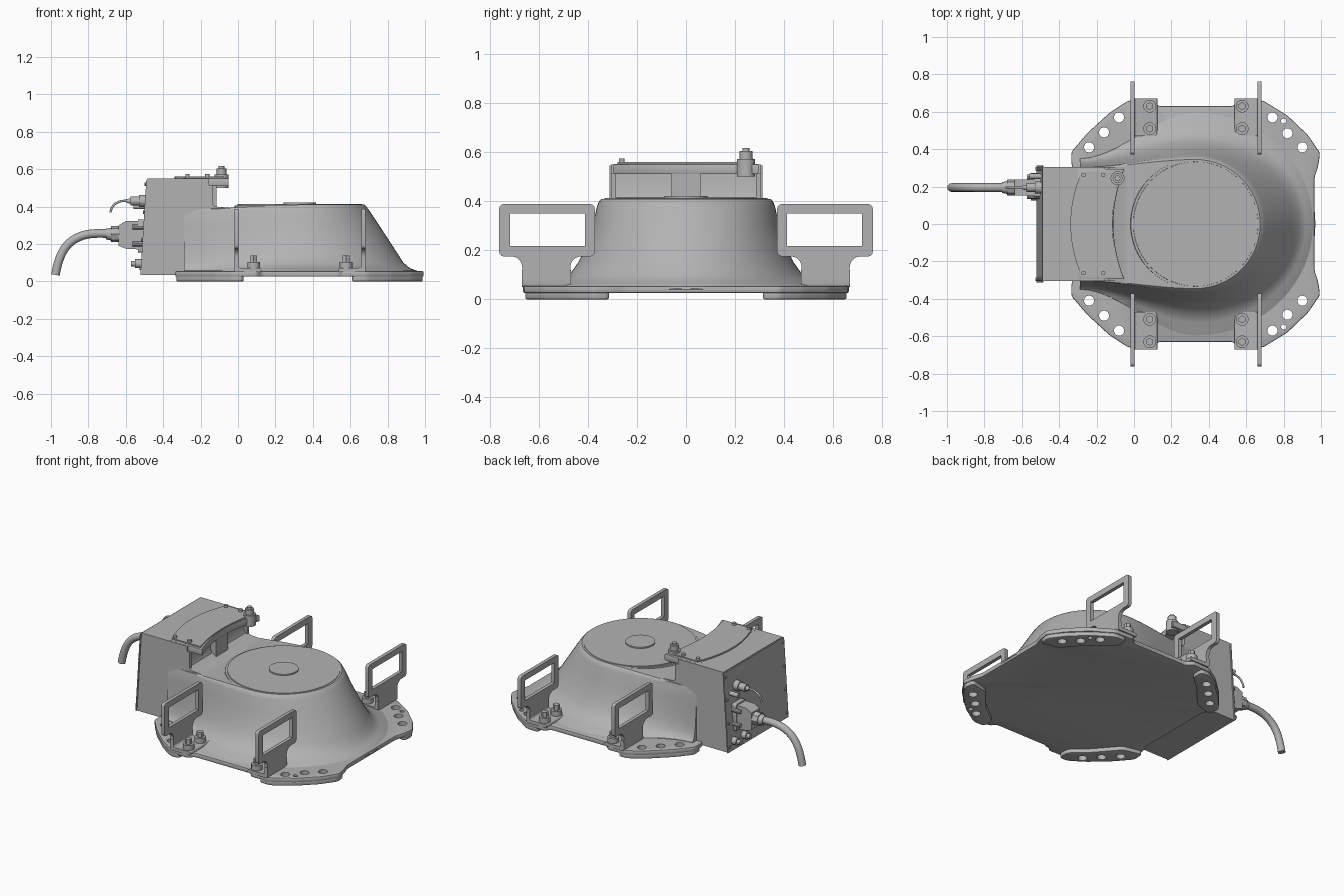
import bpy, bmesh
from math import pi, cos, sin, sqrt
from mathutils import Vector, Matrix

old = bpy.data.objects.get("Cube")
if old:
    bpy.data.objects.remove(old)

grey = bpy.data.materials.new("cast_grey")
grey.use_nodes = True
grey.diffuse_color = (0.45, 0.45, 0.45, 1)
grey.node_tree.nodes["Principled BSDF"].inputs["Base Color"].default_value = (0.45, 0.45, 0.45, 1)
parts = []


def finish(name, bm):
    bmesh.ops.recalc_face_normals(bm, faces=bm.faces[:])
    me = bpy.data.meshes.new(name)
    bm.to_mesh(me)
    bm.free()
    me.materials.append(grey)
    ob = bpy.data.objects.new(name, me)
    bpy.context.collection.objects.link(ob)
    parts.append(ob)
    return ob


def prism(name, pts, lo, hi, axis="z", rnd=0, edge=0):
    """Extrude a rounded 2D outline along an axis, optionally softening the rims."""
    place = {"x": lambda a, b, h: (h, a, b), "y": lambda a, b, h: (a, h, b),
             "z": lambda a, b, h: (a, b, h)}[axis]
    bm = bmesh.new()
    bm.faces.new([bm.verts.new(place(a, b, lo)) for a, b in pts])
    if rnd:
        bmesh.ops.bevel(bm, geom=bm.verts[:], offset=rnd, segments=4, profile=0.5,
                        affect="VERTICES", clamp_overlap=True)
    ext = bmesh.ops.extrude_face_region(bm, geom=bm.faces[:])
    moved = [v for v in ext["geom"] if isinstance(v, bmesh.types.BMVert)]
    bmesh.ops.translate(bm, verts=moved, vec=place(0, 0, hi - lo))
    if edge:
        rims = [e for f in bm.faces if len(f.verts) > 4 for e in f.edges]
        bmesh.ops.bevel(bm, geom=list(set(rims)), offset=edge, segments=2, profile=0.5,
                        affect="EDGES", clamp_overlap=True)
    return finish(name, bm)


def rect(a0, a1, b0, b1):
    return [(a0, b0), (a1, b0), (a1, b1), (a0, b1)]


def add_cyl(bm, p, q, r, r2=None, seg=24):
    p, q = Vector(p), Vector(q)
    d = q - p
    m = Matrix.Translation((p + q) / 2) @ d.to_track_quat("Z", "Y").to_matrix().to_4x4()
    bmesh.ops.create_cone(bm, cap_ends=True, segments=seg, radius1=r,
                          radius2=r if r2 is None else r2, depth=d.length, matrix=m)


def cyl(name, p, q, r, r2=None, seg=24):
    bm = bmesh.new()
    add_cyl(bm, p, q, r, r2, seg)
    return finish(name, bm)


def cut(ob, cutter):
    mod = ob.modifiers.new("cut", "BOOLEAN")
    mod.operation, mod.solver, mod.object = "DIFFERENCE", "EXACT", cutter
    bpy.context.view_layer.update()
    me = bpy.data.meshes.new_from_object(ob.evaluated_get(bpy.context.evaluated_depsgraph_get()))
    ob.modifiers.clear()
    ob.data = me


def discard(ob):
    parts.remove(ob)
    bpy.data.objects.remove(ob)


def tube(name, pts, r):
    cu = bpy.data.curves.new(name, "CURVE")
    cu.dimensions, cu.bevel_depth, cu.use_fill_caps, cu.bevel_resolution = "3D", r, True, 4
    sp = cu.splines.new("NURBS")
    sp.points.add(len(pts) - 1)
    for pt, co in zip(sp.points, pts):
        pt.co = (*co, 1)
    sp.use_endpoint_u, sp.order_u, sp.resolution_u = True, 4, 8
    cu.materials.append(grey)
    bpy.context.collection.objects.link(bpy.data.objects.new(name, cu))


# Base flange, four feet pads and their bolt holes
CX = 0.33
half = [(0.965, 0.25), (0.985, 0.31), (0.995, 0.38), (0.93, 0.475), (0.82, 0.58), (0.69, 0.66),
        (0.56, 0.665), (0.53, 0.63), (0.13, 0.63), (0.1, 0.665), (-0.03, 0.66), (-0.13, 0.595),
        (-0.25, 0.485), (-0.335, 0.385), (-0.335, 0.32), (-0.31, 0.25)]
flange = prism("base_flange", half + [(x, -y) for x, y in reversed(half)], 0.025, 0.055,
               rnd=0.015, edge=0.007)
pad_l = [(-0.325, 0.31), (-0.33, 0.385), (-0.25, 0.48), (-0.13, 0.59), (-0.03, 0.655),
         (0.03, 0.655), (0.03, 0.58), (-0.08, 0.48), (-0.2, 0.34)]
pad_r = [(0.98, 0.31), (0.99, 0.38), (0.925, 0.47), (0.815, 0.575), (0.69, 0.655),
         (0.61, 0.655), (0.61, 0.58), (0.74, 0.48), (0.86, 0.34)]
pads = [prism("foot_pad", [(x, s * y) for x, y in p], 0, 0.035, rnd=0.02, edge=0.006)
        for p in (pad_l, pad_r) for s in (1, -1)]
bm = bmesh.new()
for s in (1, -1):
    for x, y, r in ((-0.24, 0.41, 0.027), (-0.16, 0.49, 0.027), (-0.08, 0.57, 0.027),
                    (0.9, 0.41, 0.027), (0.82, 0.485, 0.027), (0.74, 0.57, 0.027),
                    (0.8, 0.55, 0.014)):
        add_cyl(bm, (x, s * y, -0.1), (x, s * y, 0.2), r)
drill = finish("hole_cutter", bm)
for ob in [flange] + pads:
    cut(ob, drill)
discard(drill)

# Flared pedestal: rings of a half ellipse that runs on into the rear housing
bm = bmesh.new()
rings = []
for z, rx, ry in ((0.04, 0.64, 0.625), (0.058, 0.625, 0.59), (0.07, 0.59, 0.53), (0.1, 0.555, 0.475),
                  (0.15, 0.522, 0.44), (0.2, 0.49, 0.415), (0.3, 0.425, 0.38),
                  (0.38, 0.372, 0.363), (0.4, 0.357, 0.355), (0.41, 0.345, 0.345)):
    ring = [(CX + rx * cos(a), ry * sin(a), z) for a in (-pi / 2 + pi * i / 32 for i in range(33))]
    end = 0.3 + min(0.05, (ry - 0.345) * 0.2)
    side = []
    for i in range(1, 13):
        t = i / 12
        s = t * t * (3 - 2 * t)
        side.append((CX - 0.62 * t, ry + (end - ry) * s, z - s * max(0, z - 0.385)))
    ring += side + [(x, -y, h) for x, y, h in reversed(side)]
    rings.append([bm.verts.new(p) for p in ring])
for a, b in zip(rings, rings[1:]):
    for i in range(len(a)):
        j = (i + 1) % len(a)
        bm.faces.new((a[i], a[j], b[j], b[i]))
bm.faces.new(rings[0])
top = rings[-1]
bm.faces.new(top[:33])
for i in range(32, 44):
    k = 32 - i - 1
    bm.faces.new([top[i], top[i + 1], top[k - 0 if i < 44 else 0], top[(k + 1) % len(top)]])
finish("pedestal", bm)

# Turning face on top of the pedestal
cyl("top_rim", (CX, 0, 0.38), (CX, 0, 0.407), 0.352, 0.347, 64)
cyl("top_disc", (CX, 0, 0.4), (CX, 0, 0.413), 0.335, 0.333, 64)
cyl("hub_cap", (CX, 0, 0.4), (CX, 0, 0.421), 0.088, seg=40)

# Rear housing with sloped back, overhanging lid and cover plate
prism("rear_housing", [(-0.515, 0.035), (-0.483, 0.55), (-0.155, 0.55), (-0.155, 0.44), (-0.145, 0.415),
                       (-0.12, 0.4), (0.0, 0.39), (-0.1, 0.035)], -0.305, 0.305, "y")
prism("back_panel", [(-0.522, 0.035), (-0.515, 0.035), (-0.483, 0.545), (-0.49, 0.545)],
      -0.312, 0.312, "y")


def arc(x, r, hw, sag):
    """Points along y of an arc whose middle is at x, bowing to -x."""
    ys = [hw * (i / 8 - 1) for i in range(17)]
    return [(x + sag * (y / r) ** 2, y) for y in ys]


lid_edge = arc(-0.11, 0.3, 0.295, 0.06)
prism("lid_overhang", lid_edge + [(-0.3, 0.295), (-0.3, -0.295)], 0.51, 0.552, edge=0.005)
prism("cover_plate", arc(-0.115, 0.28, 0.28, 0.04) + arc(-0.34, 0.28, 0.28, 0.06)[::-1], 0.545, 0.56)
prism("notch_rib", rect(-0.16, -0.115, -0.06, 0.06), 0.39, 0.515)
for s in (1, -1):
    prism("notch_cheek", rect(-0.16, -0.135, s * 0.285, s * 0.305), 0.39, 0.515)
    for x in (-0.27, -0.165):
        cyl("cover_screw", (x, s * 0.262, 0.55), (x, s * 0.262, 0.574), 0.012, seg=12)
cyl("lid_post_collar", (-0.088, 0.245, 0.5), (-0.088, 0.245, 0.572), 0.037)
cyl("lid_post", (-0.088, 0.245, 0.56), (-0.088, 0.245, 0.605), 0.026)
cyl("lid_post_tip", (-0.088, 0.245, 0.6), (-0.088, 0.245, 0.617), 0.015)

# Screws along the edges of the back panel
for s in (1, -1):
    for z in (0.07, 0.22, 0.37, 0.52):
        x = -0.521 + (z - 0.035) * 0.063
        cyl("panel_screw", (x + 0.01, s * 0.295, z), (x - 0.009, s * 0.295, z), 0.009, seg=10)

# Lifting handles with bent feet and bolts
for x0, d in ((-0.02, 1), (0.682, -1)):
    for s in (1, -1):
        outline = [(0.372, 0.175), (0.372, 0.388), (0.762, 0.388), (0.762, 0.175), (0.695, 0.175),
                   (0.668, 0.15), (0.668, 0.09), (0.472, 0.09), (0.472, 0.15), (0.445, 0.175)]
        lo, hi = sorted((x0, x0 + d * 0.023))
        frame = prism("handle_frame", [(s * y, z) for y, z in outline], lo, hi, "x", rnd=0.02)
        window = prism("window_cutter", rect(s * 0.412, s * 0.718, 0.218, 0.35), lo - 0.1, hi + 0.1, "x")
        cut(frame, window)
        discard(window)
        bend = [(0, 0.05), (0.145, 0.05), (0.145, 0.073), (0.023, 0.073), (0.023, 0.12), (0, 0.12)]
        prism("handle_foot", [(x0 + d * x, z) for x, z in bend], s * 0.47, s * 0.67, "y", rnd=0.012)
        for y in (0.51, 0.63):
            bx = x0 + d * 0.104
            cyl("bolt_washer", (bx, s * y, 0.07), (bx, s * y, 0.105), 0.034)
            cyl("bolt_head", (bx, s * y, 0.1), (bx, s * y, 0.138), 0.021, seg=6)

# Main power connector and cable
Y = 0.195
prism("connector_flange", rect(Y - 0.05, Y + 0.05, 0.155, 0.33), -0.535, -0.5, "x", rnd=0.01)
prism("connector_hood", [(-0.51, 0.17), (-0.51, 0.322), (-0.6, 0.322), (-0.638, 0.3),
                         (-0.638, 0.19), (-0.6, 0.175)], Y - 0.042, Y + 0.042, "y")
cyl("cable_gland", (-0.63, Y, 0.253), (-0.678, Y, 0.253), 0.043, seg=8)
cyl("gland_nut", (-0.67, Y, 0.253), (-0.705, Y, 0.253), 0.036, 0.029)
tube("power_cable", [(-0.69, Y, 0.255), (-0.77, Y, 0.26), (-0.87, Y, 0.25), (-0.955, Y, 0.16),
                     (-0.976, Y, 0.035)], 0.023)
for y in (Y - 0.048, Y + 0.048):
    for z in (0.2, 0.29):
        cyl("connector_latch", (-0.5, y, z), (-0.565, y, z), 0.013, seg=10)

# Signal connector with thin lead, and the lower fittings
cyl("signal_socket", (-0.48, Y, 0.43), (-0.53, Y, 0.43), 0.032)
cyl("signal_plug", (-0.52, Y, 0.43), (-0.575, Y, 0.43), 0.024)
cyl("signal_nose", (-0.57, Y, 0.43), (-0.595, Y, 0.43), 0.016, 0.01)
tube("signal_lead", [(-0.59, Y, 0.43), (-0.63, Y, 0.435), (-0.675, Y, 0.42), (-0.682, Y, 0.368)], 0.006)
for y in (0.15, 0.25):
    cyl("lower_fitting", (-0.5, y, 0.095), (-0.55, y, 0.095), 0.024)
    cyl("fitting_tip", (-0.545, y, 0.095), (-0.572, y, 0.095), 0.015)
cyl("upper_fitting", (-0.49, 0.255, 0.4), (-0.56, 0.255, 0.4), 0.014)

# Smooth shading with sharp edges kept
bpy.ops.object.select_all(action="DESELECT")
for ob in parts:
    ob.select_set(True)
bpy.context.view_layer.objects.active = parts[0]
bpy.ops.object.shade_smooth_by_angle(angle=0.6)
